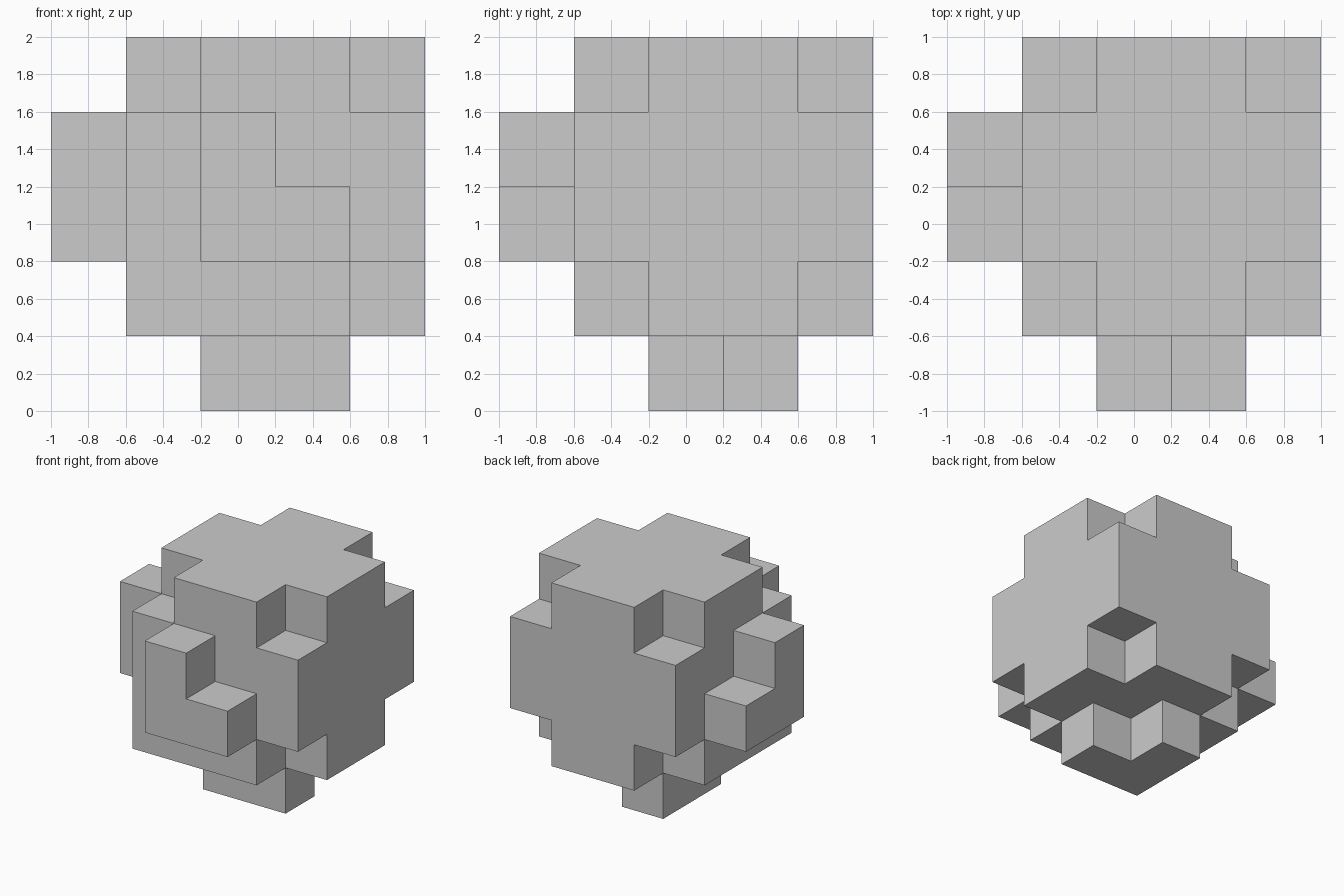
import bpy, bmesh, math
from itertools import product
from mathutils import Vector

if "Cube" in bpy.data.objects:
    bpy.data.objects.remove(bpy.data.objects["Cube"])

S = 0.4                        # edge of one cubic cell
ORIGIN = Vector((-1, -1, 0))   # lowest corner of the 5 x 5 x 5 cell grid

# Core block of 4 x 4 x 4 cells, missing every corner except the front-left-bottom one
cells = set(product(range(1, 5), repeat=3))
cells -= set(product((1, 4), repeat=3)) - {(1, 1, 1)}

# Raised L of three cells on the left, front and bottom faces
for axis in range(3):
    for a, b in ((2, 2), (2, 3), (3, 2)):
        # the tall arm of the L lies along either of the two face axes
        c = [a, b]
        c.insert(axis, 0)
        cells.add(tuple(c))


def skin(name, cells):
    """Closed mesh made of the exposed sides of a set of cells."""
    bm = bmesh.new()
    for c in cells:
        for axis, side in product(range(3), (0, 1)):
            near = list(c)
            near[axis] += 2 * side - 1
            if tuple(near) in cells:
                continue
            corners = []
            for u, v in ((0, 0), (1, 0), (1, 1), (0, 1)):
                p = Vector(c)
                p[axis] += side
                p[(axis + 1) % 3] += u
                p[(axis + 2) % 3] += v
                corners.append(bm.verts.new(ORIGIN + p * S))
            bm.faces.new(corners if side else corners[::-1])
    bmesh.ops.remove_doubles(bm, verts=bm.verts, dist=1e-4)
    # Merge coplanar squares into large flat faces
    bmesh.ops.dissolve_limit(bm, angle_limit=math.radians(1),
                             verts=bm.verts, edges=bm.edges)
    mesh = bpy.data.meshes.new(name)
    bm.to_mesh(mesh)
    bm.free()
    obj = bpy.data.objects.new(name, mesh)
    bpy.context.collection.objects.link(obj)
    return obj


skin("notched_cube_block", cells)
